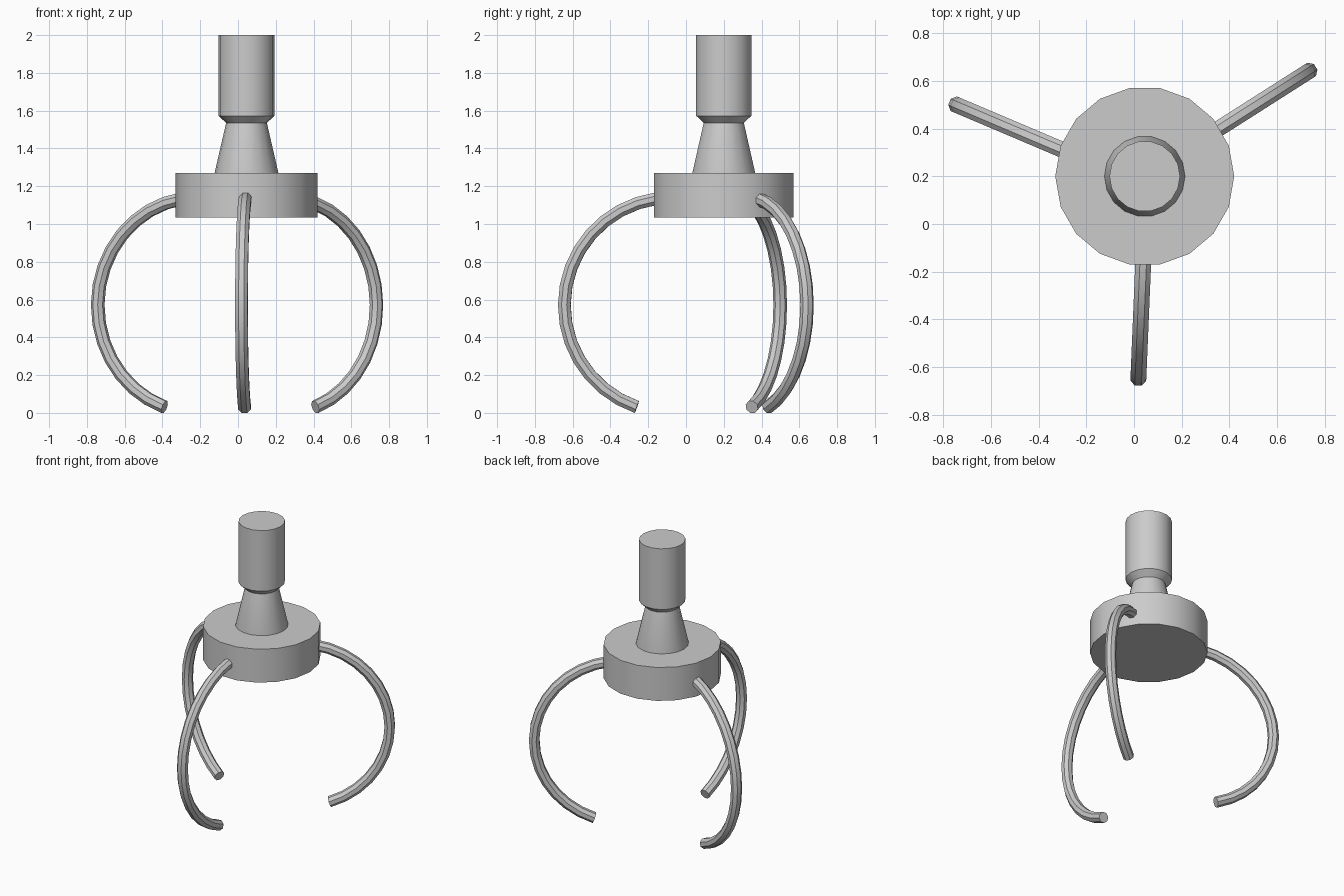
import bpy
import bmesh
from math import sin, cos, pi, radians

if "Cube" in bpy.data.objects:
    bpy.data.objects.remove(bpy.data.objects["Cube"])

CX, CY = 0.045, 0.20      # axis of hub and shaft


def finish(name, bm):
    bmesh.ops.recalc_face_normals(bm, faces=bm.faces)
    me = bpy.data.meshes.new(name)
    bm.to_mesh(me)
    bm.free()
    ob = bpy.data.objects.new(name, me)
    bpy.context.collection.objects.link(ob)
    return ob


def skin(name, rings, angle):
    """Join rings of points into a closed, capped tube."""
    bm = bmesh.new()
    loops = [[bm.verts.new(p) for p in ring] for ring in rings]
    n = len(loops[0])
    for a, b in zip(loops, loops[1:]):
        for i in range(n):
            j = (i + 1) % n
            bm.faces.new((a[i], a[j], b[j], b[i]))
    bm.faces.new(loops[0])
    bm.faces.new(loops[-1])
    ob = finish(name, bm)
    bpy.ops.object.select_all(action='DESELECT')
    bpy.context.view_layer.objects.active = ob
    ob.select_set(True)
    bpy.ops.object.shade_smooth_by_angle(angle=radians(angle))
    return ob


def lathe(name, profile, sides, angle=30):
    rings = [[(CX + r * cos(2 * pi * i / sides), CY + r * sin(2 * pi * i / sides), z)
              for i in range(sides)] for r, z in profile]
    return skin(name, rings, angle)


def claw(name, end, heading, R=0.57, r=0.036, cz=0.57, steps=16, sides=8):
    """Curved tine in a vertical plane; end is its outermost point seen from above."""
    dx, dy = cos(radians(heading)), sin(radians(heading))
    ox, oy = end[0] - dx * (R + 0.034), end[1] - dy * (R + 0.034)
    rings = []
    for s in range(steps + 1):
        t = radians(-71 + 163 * s / steps)
        ring = []
        for k in range(sides):
            a = 2 * pi * (k + 0.5) / sides
            d = R + r * cos(a)
            side = r * sin(a)
            ring.append((ox + dx * d * cos(t) - dy * side,
                         oy + dy * d * cos(t) + dx * side,
                         cz + d * sin(t)))
        rings.append(ring)
    return skin(name, rings, 40)


# Hub disc
lathe("hub", [(0.375, 1.035), (0.375, 1.27)], 18)
# Tapered neck and cylindrical shaft
lathe("shaft", [(0.169, 1.26), (0.169, 1.27), (0.108, 1.535), (0.148, 1.573), (0.148, 2.0)], 18)
# Three curved tines
claw("right_claw", (0.762, 0.659), 32.5)
claw("left_claw", (-0.774, 0.512), 157)
claw("front_claw", (0.017, -0.678), 267.6)
